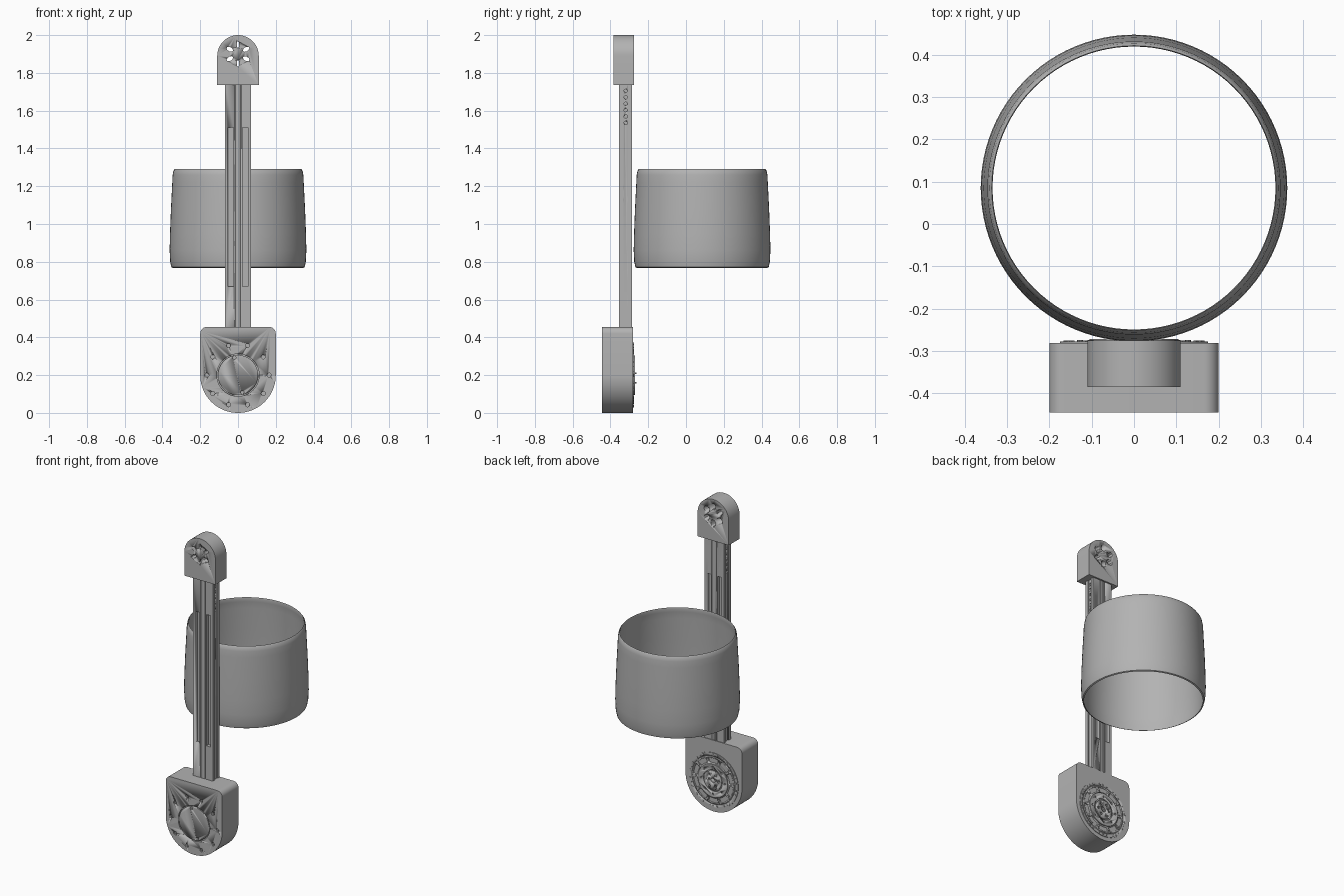
import bpy, bmesh
from math import sin, cos, pi, radians

if "Cube" in bpy.data.objects:
    bpy.data.objects.remove(bpy.data.objects["Cube"], do_unlink=True)

grey = bpy.data.materials.new("plain grey")
grey.use_nodes = True
colour = (0.45, 0.45, 0.45, 1)
grey.diffuse_color = colour
grey.node_tree.nodes["Principled BSDF"].inputs["Base Color"].default_value = colour


# ---- helpers: outlines are (x, z) points, extruded along y ----
def arc(r, a0, a1, n, cx=0, cz=0):
    return [(cx + r * cos(radians(a0 + (a1 - a0) * i / n)),
             cz + r * sin(radians(a0 + (a1 - a0) * i / n))) for i in range(n + 1)]


def circle(r, cx=0, cz=0, n=20):
    return arc(r, 0, 360, n, cx, cz)[:-1]


def rect(x0, x1, z0, z1):
    return [(x0, z0), (x1, z0), (x1, z1), (x0, z1)]


def sector(r0, r1, a0, a1, cz, n=4):
    return arc(r0, a0, a1, n, 0, cz) + arc(r1, a1, a0, n, 0, cz)


def petal(angle, dist, length, width, cz, n=16):
    c, s = cos(radians(angle)), sin(radians(angle))
    pts = [(dist + u * length, v * width) for u, v in circle(1, n=n)]
    return [(u * c - v * s, cz + u * s + v * c) for u, v in pts]


def prism(bm, front, y0, y1, back=None):
    back = back or front
    a = [bm.verts.new((x, y0, z)) for x, z in front]
    b = [bm.verts.new((x, y1, z)) for x, z in back]
    n = len(a)
    bm.faces.new(a)
    bm.faces.new(b[::-1])
    for i in range(n):
        j = (i + 1) % n
        bm.faces.new((a[i], b[i], b[j], a[j]))


def ring(bm, r0, r1, y0, y1, cz, n=64):
    loops = [[bm.verts.new((x, y, z)) for x, z in circle(r, 0, cz, n)]
             for r, y in ((r0, y0), (r1, y0), (r1, y1), (r0, y1))]
    for k in range(4):
        p, q = loops[k], loops[(k + 1) % 4]
        for i in range(n):
            j = (i + 1) % n
            bm.faces.new((p[i], p[j], q[j], q[i]))


def finish(name, bm, smooth=30):
    bmesh.ops.recalc_face_normals(bm, faces=bm.faces)
    mesh = bpy.data.meshes.new(name)
    bm.to_mesh(mesh)
    bm.free()
    ob = bpy.data.objects.new(name, mesh)
    bpy.context.scene.collection.objects.link(ob)
    mesh.materials.append(grey)
    select(ob)
    bpy.ops.object.shade_smooth_by_angle(angle=radians(smooth))
    return ob


def select(ob):
    bpy.ops.object.select_all(action='DESELECT')
    ob.select_set(True)
    bpy.context.view_layer.objects.active = ob


def cut(ob, bm):
    cutter = finish("cutter", bm)
    mod = ob.modifiers.new("cut", 'BOOLEAN')
    mod.operation, mod.solver, mod.object = 'DIFFERENCE', 'EXACT', cutter
    select(ob)
    bpy.ops.object.modifier_apply(modifier=mod.name)
    bpy.data.objects.remove(cutter, do_unlink=True)


# ---- round sleeve, open at both ends ----
outer = [(0.345, 0.768), (0.353, 0.772), (0.359, 0.80), (0.362, 0.86), (0.36, 0.95),
         (0.355, 1.08), (0.348, 1.22), (0.346, 1.26), (0.342, 1.282), (0.336, 1.29)]
profile = outer + [(r - 0.008, z) for r, z in outer[-2:0:-1]]
bm = bmesh.new()
steps = 96
rows = [[bm.verts.new((r * cos(2 * pi * i / steps), 0.085 + r * sin(2 * pi * i / steps), z))
         for i in range(steps)] for r, z in profile]
for k, row in enumerate(rows):
    nxt = rows[(k + 1) % len(rows)]
    for i in range(steps):
        j = (i + 1) % steps
        bm.faces.new((row[i], row[j], nxt[j], nxt[i]))
finish("sleeve", bm, 50)

# ---- strut with slots on the faces and channels on the sides ----
F, B = -0.355, -0.285
bm = bmesh.new()
prism(bm, rect(-0.07, 0.07, 0.44, 1.75), F, B)
strut = finish("strut", bm)
bm = bmesh.new()
for y0, y1 in ((F - 0.02, F + 0.022), (B - 0.022, B + 0.02)):
    for s in (-1, 1):
        prism(bm, rect(s * 0.024, s * 0.053, 0.67, 1.51), y0, y1)
for y0, y1 in ((F - 0.02, F + 0.005), (B - 0.005, B + 0.02)):
    for s in (-1, 1):
        prism(bm, rect(s * 0.014, s * 0.019, 0.4, 1.8), y0, y1)
for s in (-1, 1):
    prism(bm, rect(s * 0.063, s * 0.09, 0.4, 1.8), -0.332, -0.306)
cut(strut, bm)
bm = bmesh.new()
for s in (-1, 1):
    for i in range(6):
        ends = [[bm.verts.new((s * x, -0.319 + u, 1.535 + 0.034 * i + v))
                 for u, v in circle(0.009, n=12)] for x in (0.045, 0.08)]
        bm.faces.new(ends[0])
        bm.faces.new(ends[1][::-1])
        for k in range(12):
            j = (k + 1) % 12
            bm.faces.new((ends[0][k], ends[0][j], ends[1][j], ends[1][k]))
cut(strut, bm)

# ---- arched top cap with petal openings ----
bm = bmesh.new()
prism(bm, arc(0.11, 0, 180, 32, 0, 1.89) + [(-0.11, 1.735), (0.11, 1.735)], -0.385, -0.275)
cap = finish("top_cap", bm)
bm = bmesh.new()
for i in range(6):
    a = 30 + 60 * i
    w = 0.006 if i % 3 == 1 else 0.011
    prism(bm, petal(a, 0.05, 0.018, w, 1.9), -0.39, -0.27, petal(a, 0.053, 0.021, 0.017, 1.9))
cut(cap, bm)

# ---- rounded base housing ----
CZ = 0.2
bm = bmesh.new()
prism(bm, arc(0.2, 180, 360, 48, 0, CZ) + arc(0.035, 0, 90, 8, 0.165, 0.42)
      + arc(0.035, 90, 180, 8, -0.165, 0.42), -0.445, -0.281)
base = finish("base_housing", bm)
bm = bmesh.new()
ring(bm, 0.106, 0.112, -0.46, -0.437, CZ)
for i in range(10):
    x, z = circle(0.165, 0, CZ, 10)[i]
    ring_hole = circle(0.011, x, z, 14)
    prism(bm, ring_hole, -0.46, -0.437)
for a in (102, -76):
    prism(bm, circle(0.009, 0.094 * cos(radians(a)), CZ + 0.094 * sin(radians(a)), 12),
          -0.46, -0.435)
cut(base, bm)

# ---- front screws sunk in the housing ----
bm = bmesh.new()
for x, z in circle(0.165, 0, CZ, 10):
    prism(bm, circle(0.006, x, z, 10), -0.444, -0.43)
finish("front_screws", bm)

# ---- back plate with ring of recessed cells ----
bm = bmesh.new()
prism(bm, circle(0.175, 0, CZ, 72), -0.29, -0.277)
plate = finish("back_plate", bm)
bm = bmesh.new()
for i in range(10):
    a = 36 * i
    prism(bm, sector(0.112, 0.142, a + 4, a + 32, CZ, 6), -0.283, -0.26)
ring(bm, 0.15, 0.154, -0.282, -0.26, CZ)
cut(plate, bm)

# ---- raised marks around the plate rim ----
bm = bmesh.new()
for i in range(40):
    if i % 4:
        prism(bm, sector(0.16, 0.168, 9 * i - 2, 9 * i + 2, CZ, 2), -0.28, -0.275)
for x, z in circle(0.127, 0, CZ, 10):
    prism(bm, circle(0.007, x, z, 10), -0.285, -0.274)
finish("rim_marks", bm)

# ---- raised hub with bolt holes ----
bm = bmesh.new()
prism(bm, circle(0.105, 0, CZ, 64), -0.285, -0.271)
hub = finish("hub", bm)
bm = bmesh.new()
ring(bm, 0.06, 0.068, -0.277, -0.26, CZ, 48)
for x, z in circle(0.085, 0, CZ, 8):
    prism(bm, circle(0.006, x, z, 10), -0.278, -0.26)
for x, z in circle(0.04, 0, CZ, 6):
    prism(bm, circle(0.008, x, z, 10), -0.28, -0.26)
prism(bm, circle(0.016, 0, CZ, 16), -0.28, -0.26)
cut(hub, bm)

# ---- small pins standing on the hub ----
bm = bmesh.new()
for x, z in ((-0.024, 0.16), (0.024, 0.16), (-0.024, 0.21), (0.024, 0.21)):
    prism(bm, circle(0.005, x, z, 10), -0.275, -0.262)
finish("hub_pins", bm)
